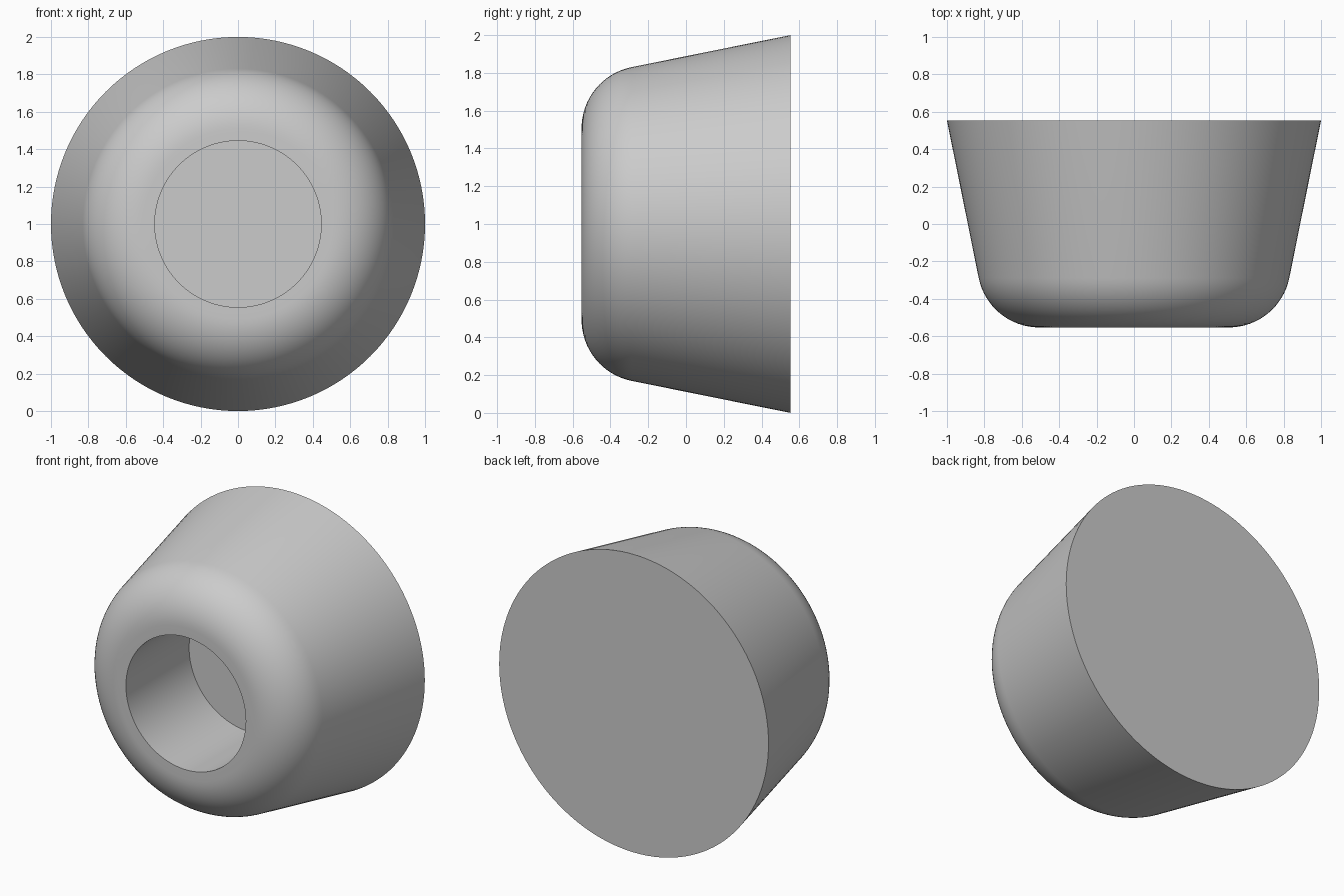
import bpy, bmesh
from math import radians, sin, cos, tan
from mathutils import Matrix, Vector

cube = bpy.data.objects.get("Cube")
if cube:
    bpy.data.objects.remove(cube, do_unlink=True)

HALF = 0.553         # half the length along y
TAPER = radians(11.4)
FILLET = 0.33
HOLE_R, HOLE_DEPTH = 0.445, 0.67
SEGMENTS, ARC_STEPS = 128, 16

grey = bpy.data.materials.new("plain grey")
grey.use_nodes = True
colour = (0.6, 0.6, 0.6, 1)
grey.diffuse_color = colour
grey.node_tree.nodes["Principled BSDF"].inputs["Base Color"].default_value = colour

# Profile as (radius, y): hole floor, hole wall, rounded nose, tapered side, back
centre_y = -HALF + FILLET
tangent_y = centre_y - FILLET * sin(TAPER)
tangent_r = 1 - (HALF - tangent_y) * tan(TAPER)
centre_r = tangent_r - FILLET * cos(TAPER)
floor_y = -HALF + HOLE_DEPTH
profile = [(0, floor_y), (HOLE_R, floor_y), (HOLE_R, -HALF)]
for i in range(ARC_STEPS + 1):
    a = (radians(90) - TAPER) * i / ARC_STEPS
    profile.append((centre_r + FILLET * sin(a), centre_y - FILLET * cos(a)))
profile += [(1, HALF), (0, HALF)]

# Revolve the profile around the y axis
bm = bmesh.new()
verts = [bm.verts.new((r, y, 0)) for r, y in profile]
edges = [bm.edges.new(pair) for pair in zip(verts, verts[1:])]
bmesh.ops.spin(bm, geom=verts + edges, cent=(0, 0, 0), axis=(0, 1, 0),
               angle=radians(360), steps=SEGMENTS, use_duplicate=False)
bmesh.ops.remove_doubles(bm, verts=bm.verts, dist=0.0001)
bmesh.ops.recalc_face_normals(bm, faces=bm.faces)
bmesh.ops.translate(bm, verts=bm.verts, vec=(0, 0, 1))

mesh = bpy.data.meshes.new("tapered_foot")
bm.to_mesh(mesh)
bm.free()
mesh.materials.append(grey)
foot = bpy.data.objects.new("tapered_foot", mesh)
bpy.context.collection.objects.link(foot)
bpy.context.view_layer.objects.active = foot
foot.select_set(True)
bpy.ops.object.shade_smooth_by_angle(angle=radians(30))
